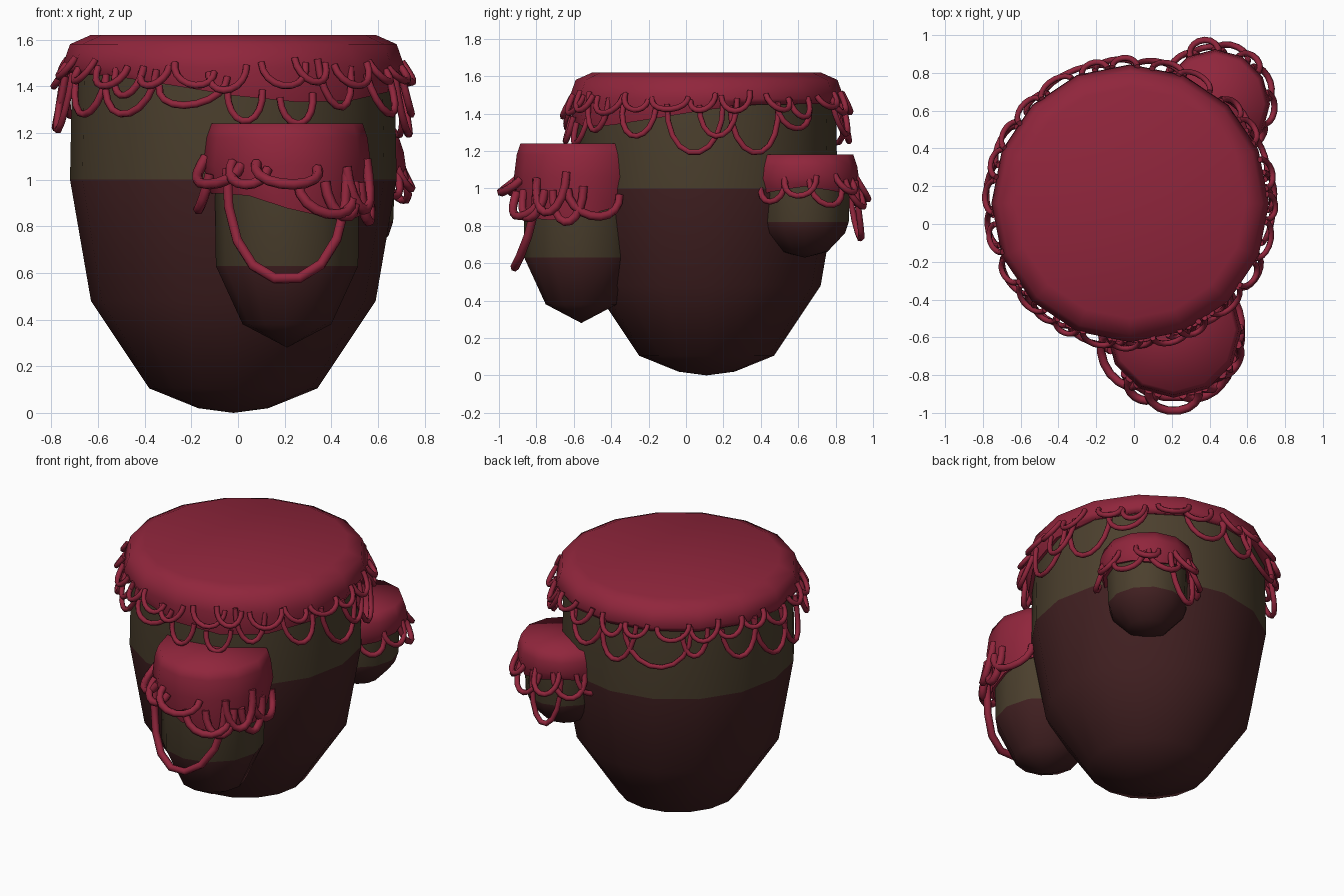
import bpy
import bmesh
import random
from math import sin, cos, pi, radians

random.seed(4)
cube = bpy.data.objects.get("Cube")
if cube:
    bpy.data.objects.remove(cube, do_unlink=True)


def material(name, rgb):
    m = bpy.data.materials.new(name)
    m.use_nodes = True
    m.diffuse_color = (*rgb, 1)
    bsdf = m.node_tree.nodes["Principled BSDF"]
    bsdf.inputs["Base Color"].default_value = (*rgb, 1)
    bsdf.inputs["Roughness"].default_value = 0.8
    return m


CRIMSON = material("crimson cloth", (0.28, 0.019, 0.045))
OLIVE = material("olive glaze", (0.072, 0.051, 0.027))
BROWN = material("dark brown clay", (0.052, 0.014, 0.015))


def lathe(name, centre, sides, rings, mats, split=None):
    """Spin rings of (radius, height or height-by-angle); zero radius makes a pole."""
    bm = bmesh.new()
    loops = []
    for r, z in rings:
        height = z if callable(z) else (lambda a, z=z: z)
        angles = [2 * pi * i / sides for i in range(sides if r else 1)]
        loops.append([bm.verts.new((centre[0] + r * cos(a), centre[1] + r * sin(a), height(a)))
                      for a in angles])
    for low, high in zip(loops, loops[1:]):
        for i in range(sides):
            j = (i + 1) % sides
            quad = [low[i % len(low)], low[j % len(low)], high[j % len(high)], high[i % len(high)]]
            bm.faces.new(list(dict.fromkeys(quad)))
    bmesh.ops.recalc_face_normals(bm, faces=bm.faces)
    for f in bm.faces:
        f.smooth = True
        if split is not None:
            f.material_index = int(f.calc_center_median().z < split)
    mesh = bpy.data.meshes.new(name)
    bm.to_mesh(mesh)
    bm.free()
    for m in mats:
        mesh.materials.append(m)
    mesh.set_sharp_from_angle(angle=radians(75))
    ob = bpy.data.objects.new(name, mesh)
    bpy.context.collection.objects.link(ob)
    return ob


def pot(name, centre, sides, rings, split):
    lathe(name, centre, sides, rings, [OLIVE, BROWN], split)


def cover(name, centre, sides, rings, edge_radius, rim):
    """Cloth cover whose hem follows rim(angle), turned in under the edge."""
    hem = [(edge_radius, rim), (edge_radius - 0.05, lambda a: rim(a) + 0.015)]
    lathe(name, centre, sides, rings + hem, [CRIMSON])


def fringe(name, centre, radius, thick, swags):
    """Hanging cords: (angle, half width, top height, drop, outward bulge)."""
    curve = bpy.data.curves.new(name, "CURVE")
    curve.dimensions = "3D"
    curve.bevel_depth = thick
    curve.bevel_resolution = 1
    curve.use_fill_caps = True
    steps = 9
    for angle, half, top, drop, out in swags:
        sp = curve.splines.new("POLY")
        sp.points.add(steps)
        tilt = random.uniform(-0.02, 0.02)
        for i, p in enumerate(sp.points):
            t = pi * i / steps
            a = radians(angle - half * cos(t))
            r = radius - 0.012 + (out + 0.012) * sin(t)
            p.co = (centre[0] + r * cos(a), centre[1] + r * sin(a),
                    top - drop * sin(t) + tilt * cos(t), 1)
    temp = bpy.data.objects.new(name, curve)
    bpy.context.collection.objects.link(temp)
    mesh = bpy.data.meshes.new_from_object(temp.evaluated_get(bpy.context.evaluated_depsgraph_get()))
    bpy.data.objects.remove(temp, do_unlink=True)
    mesh.materials.clear()
    mesh.materials.append(CRIMSON)
    mesh.shade_smooth()
    bpy.context.collection.objects.link(bpy.data.objects.new(name, mesh))


def sag(angle, centre_deg, power=2):
    return max(0, cos(angle - radians(centre_deg))) ** power


# Large pot
MAIN = (-0.02, 0.11)
pot("large_pot", MAIN, 16,
    [(0, 0), (0.15, 0.02), (0.36, 0.105), (0.61, 0.48), (0.70, 1.0), (0.69, 1.5)], 1.0)
cover("large_cover", MAIN, 16,
      [(0, 1.62), (0.61, 1.62), (0.70, 1.58), (0.735, 1.48)], 0.715,
      lambda a: 1.45 - 0.12 * sag(a, -60))
small = [(a + random.uniform(-3, 3), random.uniform(5, 8), 1.49 + random.uniform(-0.02, 0.02),
          random.uniform(0.06, 0.1), 0.035) for a in range(0, 360, 15)]
large = [(-128, 11, 1.46, 0.18, 0.02), (-128, 6, 1.48, 0.12, 0.03), (-104, 12, 1.42, 0.10, 0.03),
         (-86, 6, 1.38, 0.13, 0.02), (-68, 6, 1.36, 0.12, 0.02), (-53, 7, 1.50, 0.19, 0.02),
         (-30, 8, 1.44, 0.16, 0.04), (-5, 12, 1.45, 0.26, 0.02), (5, 8, 1.46, 0.18, 0.03),
         (21, 11, 1.45, 0.26, 0.02), (40, 9, 1.46, 0.14, 0.03), (78, 10, 1.47, 0.18, 0.03),
         (96, 9, 1.47, 0.22, 0.03), (115, 16, 1.46, 0.22, 0.03), (133, 6, 1.46, 0.15, 0.02),
         (155, 9, 1.47, 0.20, 0.03), (174, 11, 1.46, 0.24, 0.03), (190, 8, 1.46, 0.25, 0.03),
         (212, 9, 1.46, 0.18, 0.03)]
fringe("large_fringe", MAIN, 0.735, 0.016, small + large)

# Medium pot at the front
FRONT = (0.21, -0.56)
pot("front_pot", FRONT, 12,
    [(0, 0.28), (0.19, 0.38), (0.305, 0.63), (0.31, 1.1)], 0.63)
cover("front_cover", FRONT, 12,
      [(0, 1.24), (0.325, 1.24), (0.345, 1.18), (0.36, 1.06)], 0.325,
      lambda a: 0.94 - 0.11 * sag(a, -35, 1))
fringe("front_fringe", FRONT, 0.36, 0.023,
       [(-90, 48, 1.05, 0.48, 0.0), (-150, 26, 1.08, 0.10, 0.05), (180, 18, 1.03, 0.16, 0.02),
        (-90, 22, 1.06, 0.08, 0.07), (-60, 22, 0.97, 0.12, 0.03), (-48, 14, 0.99, 0.15, 0.02),
        (-28, 15, 1.07, 0.20, 0.02), (-12, 14, 1.00, 0.18, 0.0), (12, 24, 0.98, 0.13, 0.0),
        (-118, 14, 1.06, 0.08, 0.05)])

# Small pot at the back
BACK = (0.43, 0.635)
pot("back_pot", BACK, 12,
    [(0, 0.63), (0.12, 0.66), (0.215, 0.76), (0.235, 0.82), (0.245, 1.08)], 0.82)
cover("back_cover", BACK, 12,
      [(0, 1.18), (0.26, 1.18), (0.28, 1.12), (0.29, 1.05)], 0.265,
      lambda a: 0.99 + 0.02 * cos(3 * a))
fringe("back_fringe", BACK, 0.285, 0.017,
       [(-40, 18, 1.05, 0.12, 0.02), (-5, 18, 1.06, 0.10, 0.03), (25, 20, 1.04, 0.13, 0.03),
        (50, 14, 1.06, 0.08, 0.04), (72, 20, 1.04, 0.14, 0.04), (100, 20, 1.03, 0.30, 0.02),
        (102, 16, 1.06, 0.12, 0.06), (130, 20, 1.05, 0.14, 0.03), (155, 16, 1.04, 0.12, 0.02)])
